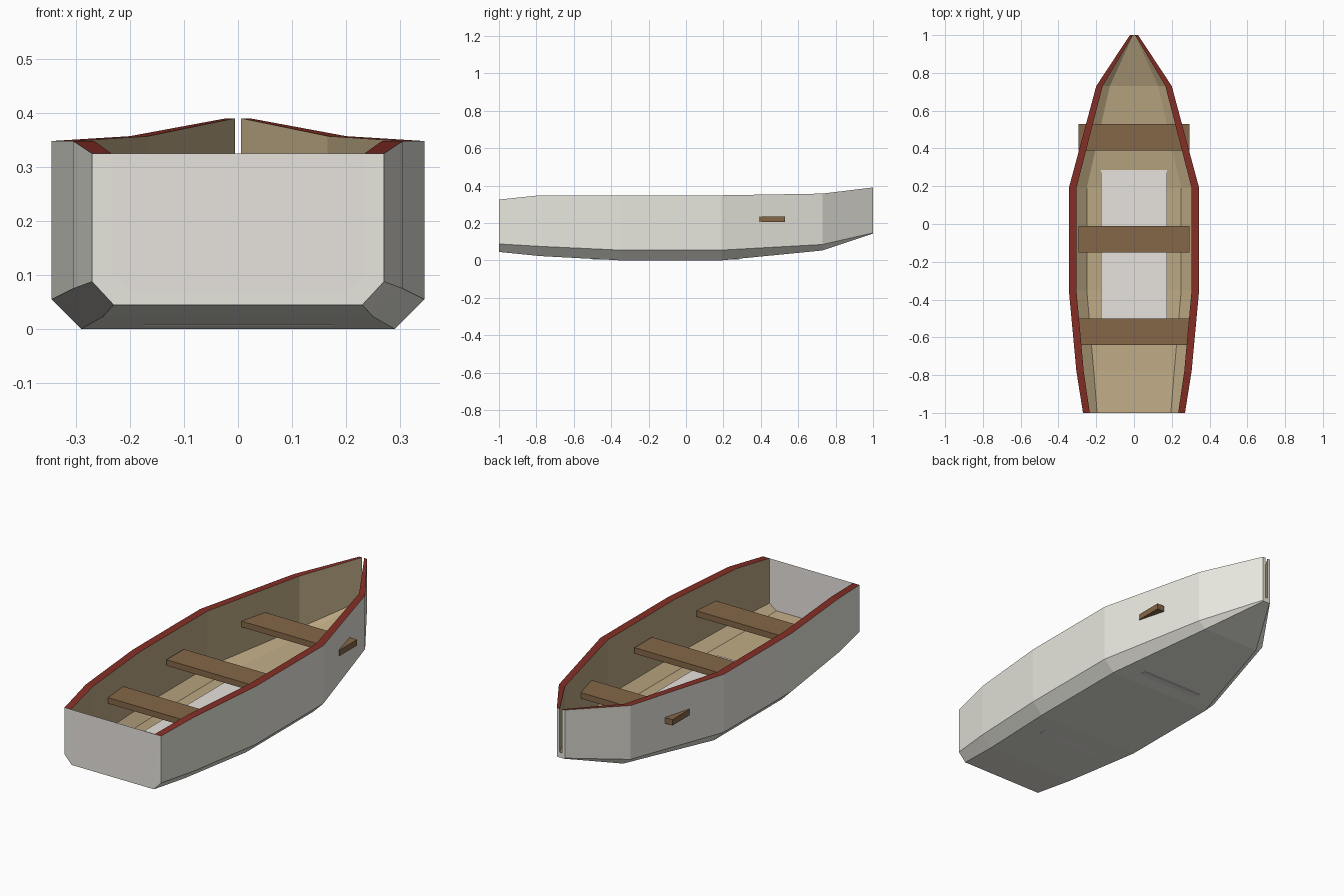
import bpy, bmesh

if "Cube" in bpy.data.objects:
    bpy.data.objects.remove(bpy.data.objects["Cube"])


def srgb(r, g, b):
    f = lambda c: c / 12.92 if c <= 0.04045 else ((c + 0.055) / 1.055) ** 2.4
    return (f(r / 255), f(g / 255), f(b / 255), 1)


def material(name, rgb):
    m = bpy.data.materials.new(name)
    m.diffuse_color = srgb(*rgb)
    m.use_nodes = True
    m.node_tree.nodes["Principled BSDF"].inputs["Base Color"].default_value = m.diffuse_color
    return m


HULL = material("hull_white", (231, 230, 221))
PANEL = material("panel_white", (231, 227, 222))
INSIDE = material("inside_tan", (188, 168, 131))
RIM = material("rim_red", (133, 47, 38))
WOOD = material("seat_brown", (133, 103, 72))


def make(name, bm, mats):
    bmesh.ops.recalc_face_normals(bm, faces=bm.faces)
    me = bpy.data.meshes.new(name)
    bm.to_mesh(me)
    bm.free()
    for m in mats:
        me.materials.append(m)
    ob = bpy.data.objects.new(name, me)
    bpy.context.collection.objects.link(ob)
    return ob


def box(name, lo, hi, mat):
    bm = bmesh.new()
    bmesh.ops.create_cube(bm, size=1)
    for v in bm.verts:
        v.co = [(a + b) / 2 + c * (b - a) for a, b, c in zip(lo, hi, v.co)]
    return make(name, bm, [mat])


# Hull stations: y, half width, inner half width, bottom half width,
# inner floor half width, bottom z, chine z, rim z
STATIONS = [
    (-1.00, 0.270, 0.234, 0.230, 0.195, 0.045, 0.088, 0.325),
    (-0.78, 0.305, 0.266, 0.250, 0.213, 0.023, 0.075, 0.348),
    (-0.35, 0.345, 0.305, 0.290, 0.250, 0.000, 0.055, 0.348),
    (0.19, 0.345, 0.305, 0.290, 0.250, 0.000, 0.055, 0.348),
    (0.73, 0.200, 0.166, 0.160, 0.128, 0.053, 0.085, 0.357),
    (1.00, 0.022, 0.006, 0.018, 0.005, 0.143, 0.147, 0.390),
]


def section(y, w, wi, b, bi, zb, zc, zt):
    """Outer profile right to left, then inner profile left to right."""
    zf = zb + 0.025
    outer = [(w, zt), (w, zc), (b, zb)]
    inner = [(wi, zt), (wi, max(zc + 0.01, zf + 0.005)), (bi, zf)]
    flip = lambda pts: [(-x, z) for x, z in reversed(pts)]
    ring = outer + flip(outer) + [(-x, z) for x, z in inner] + inner[::-1]
    return [(x, y, z) for x, z in ring]


# Hull shell: white outside, tan inside, red rim on top
bm = bmesh.new()
rings = [[bm.verts.new(p) for p in section(*s)] for s in STATIONS]
for a, b in zip(rings, rings[1:]):
    for i in range(12):
        j = (i + 1) % 12
        f = bm.faces.new((a[i], a[j], b[j], b[i]))
        f.material_index = 0 if i < 5 else 2 if i in (5, 11) else 1
# Closed thickness at both ends, leaving the narrow slot at the bow
for ring in (rings[0], rings[-1]):
    for i in range(5):
        bm.faces.new((ring[i], ring[i + 1], ring[10 - i], ring[11 - i]))
make("hull", bm, [HULL, INSIDE, RIM])

# Flat transom panel closing the stern
bm = bmesh.new()
bm.faces.new([bm.verts.new(p) for p in section(*STATIONS[0])[:6]])
bmesh.ops.solidify(bm, geom=bm.faces[:], thickness=0.002)
transom = make("transom", bm, [PANEL])
ys = [v.co.y for v in transom.data.vertices]
transom.location.y = -1.0 - min(ys)

# Floor panel
box("floor_panel", (-0.175, -0.50, 0.006), (0.175, 0.285, 0.041), PANEL)

# Three bench seats; the forward one pokes out through the sides
for name, y in (("rear_seat", -0.57), ("middle_seat", -0.08), ("forward_seat", 0.46)):
    box(name, (-0.295, y - 0.07, 0.205), (0.295, y + 0.07, 0.235), WOOD)
